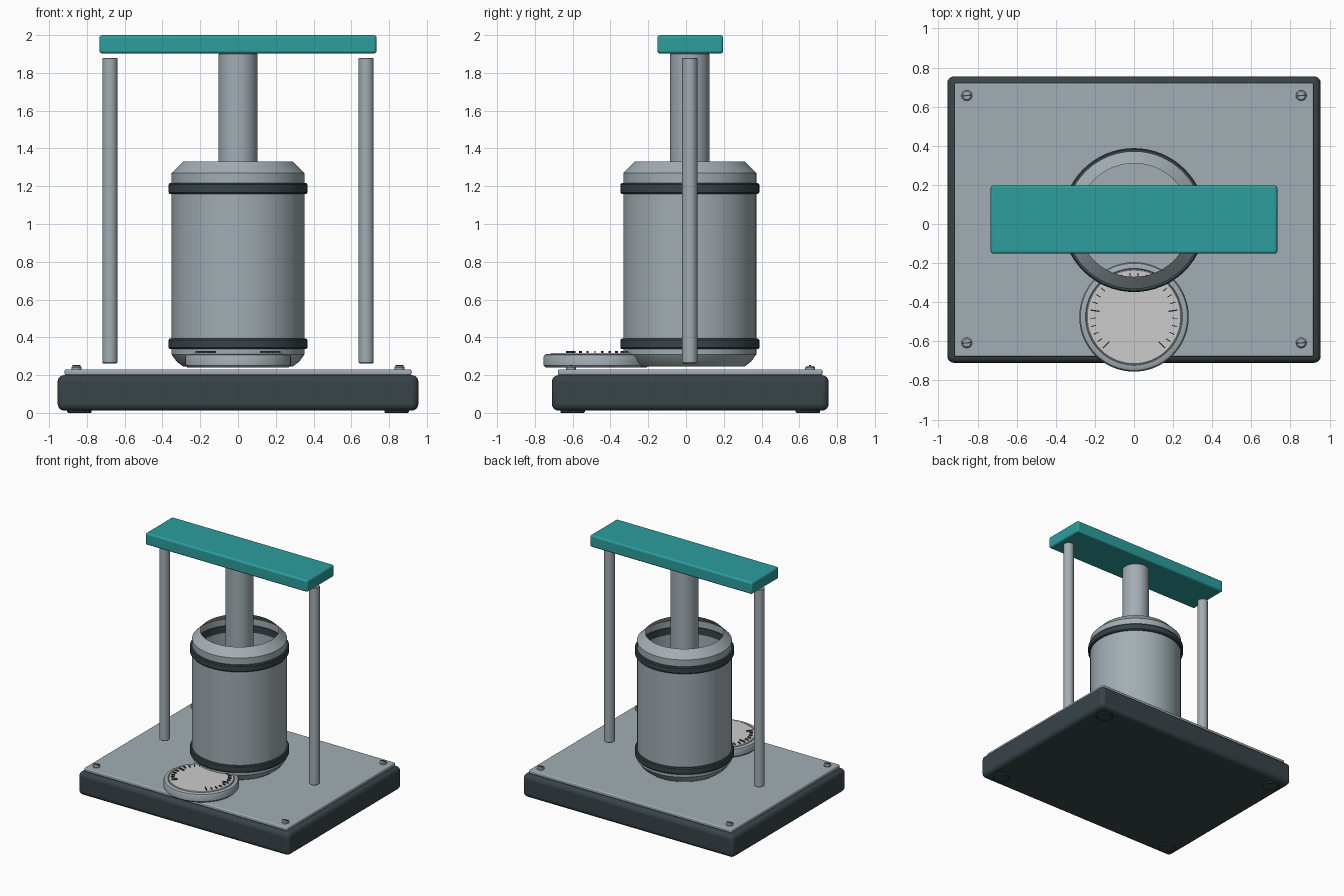
import bpy, math

if "Cube" in bpy.data.objects:
    bpy.data.objects.remove(bpy.data.objects["Cube"])

YC = 0.02  # centre line of the press


def material(name, rgb):
    m = bpy.data.materials.new(name)
    m.diffuse_color = (*rgb, 1)
    m.use_nodes = True
    m.node_tree.nodes["Principled BSDF"].inputs["Base Color"].default_value = m.diffuse_color
    return m


DARK = material("dark_rubber", (0.04, 0.058, 0.066))
TEAL = material("teal_paint", (0.026, 0.34, 0.34))
PALE = material("dial_white", (0.75, 0.78, 0.78))
STEEL = material("steel", (0.36, 0.42, 0.45))


def finish(ob, name, mat):
    ob.name = name
    if mat:
        ob.data.materials.append(mat)
    bpy.ops.object.select_all(action='DESELECT')
    ob.select_set(True)
    bpy.context.view_layer.objects.active = ob
    bpy.ops.object.shade_smooth_by_angle(angle=math.radians(32))
    return ob


def box(name, lo, hi, mat=None, bevel=0.0, rot=0.0):
    loc = [(a + b) / 2 for a, b in zip(lo, hi)]
    bpy.ops.mesh.primitive_cube_add(size=1, location=loc)
    ob = bpy.context.object
    ob.scale = [b - a for a, b in zip(lo, hi)]
    bpy.ops.object.transform_apply(location=False, rotation=False, scale=True)
    ob.rotation_euler.z = rot
    if bevel:
        m = ob.modifiers.new("bevel", 'BEVEL')
        m.width, m.segments = bevel, 4
    return finish(ob, name, mat)


def lathe(name, profile, loc, mat=None, n=64, closed=False):
    """Revolve (radius, z) points, listed bottom to top on the outside."""
    verts, rings = [], []
    for r, z in profile:
        start = len(verts)
        count = 1 if r == 0 else n
        for i in range(count):
            a = 2 * math.pi * i / n
            verts.append((r * math.cos(a), r * math.sin(a), z))
        rings.append([start + (i if count > 1 else 0) for i in range(n)])
    pairs = list(zip(rings, rings[1:]))
    if closed:
        pairs.append((rings[-1], rings[0]))
    faces = []
    for a, b in pairs:
        for i in range(n):
            j = (i + 1) % n
            f = list(dict.fromkeys((a[i], a[j], b[j], b[i])))
            faces.append(f)
    me = bpy.data.meshes.new(name)
    me.from_pydata(verts, [], faces)
    ob = bpy.data.objects.new(name, me)
    bpy.context.collection.objects.link(ob)
    ob.location = (loc[0], loc[1], 0)
    return finish(ob, name, mat)


def rod(name, r, z0, z1, loc, mat=None, b=0.006, n=48):
    return lathe(name, [(0, z0), (r - b, z0), (r, z0 + b), (r, z1 - b),
                        (r - b, z1), (0, z1)], loc, mat, n)


# Base block, cover plate
box("base", (-0.955, -0.71, 0.012), (0.955, 0.755, 0.2), DARK, 0.035)
box("cover_plate", (-0.918, -0.678, 0.2), (0.918, 0.722, 0.23), STEEL, 0.008)

# Feet and slotted screws at the corners
for sx, side in ((-1, "left"), (1, "right")):
    for y, fy, end in ((-0.608, -0.6, "front"), (0.657, 0.645, "back")):
        rod(f"foot_{end}_{side}", 0.065, 0, 0.03, (sx * 0.84, fy), DARK, 0.005, 32)
        lathe(f"screw_{end}_{side}",
              [(0, 0.228), (0.026, 0.228), (0.027, 0.24), (0.02, 0.247), (0, 0.249)],
              (sx * 0.855, y), STEEL, 24)
        box(f"screw_slot_{end}_{side}", (sx * 0.855 - 0.022, y - 0.003, 0.243),
            (sx * 0.855 + 0.022, y + 0.003, 0.253), DARK, rot=0.1)

# Open barrel with tapered ends
lathe("barrel", [(0.29, 0.245), (0.325, 0.272), (0.352, 0.31), (0.352, 1.27),
                 (0.29, 1.332)], (0, YC), STEEL, 64)

# Barrel bands
for name, z in (("lower_band", 0.365), ("upper_band", 1.188)):
    lathe(name, [(0.345, z - 0.028), (0.362, z - 0.028), (0.368, z - 0.02),
                 (0.368, z + 0.02), (0.362, z + 0.028), (0.345, z + 0.028)],
          (0, YC), DARK, 64, closed=True)

# Ram, side posts, crossbeam
rod("ram", 0.104, 0.85, 1.905, (0, YC), STEEL)
for sx, side in ((-1, "left"), (1, "right")):
    rod(f"post_{side}", 0.04, 0.262, 1.88, (sx * 0.678, YC), STEEL, 0.005, 32)
box("crossbeam", (-0.733, -0.152, 1.903), (0.733, 0.197, 2.0), TEAL, 0.014)

# Gauge housing and dial
GY = -0.475
lathe("gauge_housing", [(0, 0.24), (0.268, 0.24), (0.28, 0.252), (0.28, 0.295),
                        (0.274, 0.307), (0.262, 0.312), (0.248, 0.312),
                        (0.244, 0.306), (0, 0.306)], (0, GY), STEEL)
rod("gauge_dial", 0.242, 0.3, 0.316, (0, GY), PALE, 0.003, 64)

# Dial ticks over three quarters of a turn
for i in range(26):
    a = math.radians(225 - 270 * i / 25)
    major = i % 5 == 0
    r0, r1, w = (0.178, 0.225, 0.003) if major else (0.198, 0.225, 0.002)
    rm, h = (r0 + r1) / 2, (r1 - r0) / 2
    x, y = rm * math.cos(a), GY + rm * math.sin(a)
    box(f"dial_tick_{i}", (x - h, y - w, 0.314), (x + h, y + w, 0.327), DARK, rot=a)
